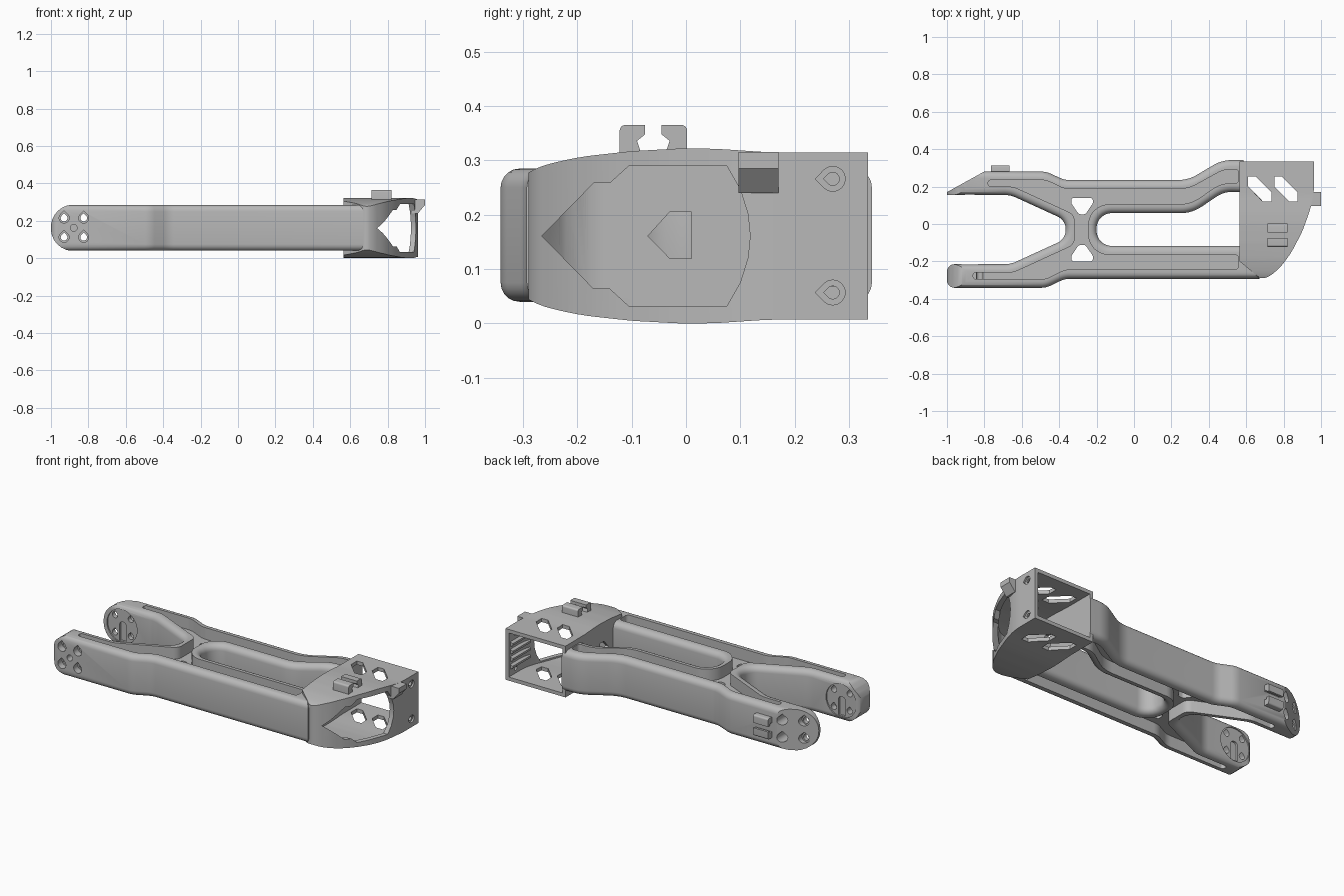
import bpy, bmesh, math
from mathutils import Vector

cube = bpy.data.objects.get("Cube")
if cube:
    bpy.data.objects.remove(cube, do_unlink=True)

grey = bpy.data.materials.new("plain grey")
grey.use_nodes = True
grey.diffuse_color = (0.48, 0.48, 0.48, 1)
grey.node_tree.nodes["Principled BSDF"].inputs["Base Color"].default_value = (0.48, 0.48, 0.48, 1)

MID = 0.1625


def rounded(corners, steps=8):
    """Outline from (u, v, radius) corners, each replaced by an arc."""
    out, n = [], len(corners)
    for i, c in enumerate(corners):
        p = Vector(c[:2])
        r = c[2] if len(c) > 2 else 0
        a = Vector(corners[i - 1][:2]) - p
        b = Vector(corners[(i + 1) % n][:2]) - p
        half = (math.pi - a.angle(b)) / 2
        if r == 0 or half < 0.01:
            out.append(p)
            continue
        t = min(r * math.tan(half), 0.48 * a.length, 0.48 * b.length)
        a.normalize()
        b.normalize()
        r = t / math.tan(half)
        centre = p + (a + b).normalized() * (r / math.cos(half))
        s, e = p + a * t - centre, p + b * t - centre
        out += [centre + s.lerp(e, k / steps).normalized() * r for k in range(steps + 1)]
    return out


def prism(name, outline, axis, lo, hi):
    """Outline extruded along an axis."""
    place = {"x": lambda u, v, h: (h, u, v),
             "y": lambda u, v, h: (u, h, v),
             "z": lambda u, v, h: (u, v, h)}[axis]
    bm = bmesh.new()
    rings = [[bm.verts.new(place(p[0], p[1], h)) for p in outline] for h in (lo, hi)]
    n = len(outline)
    for ring in rings:
        bm.faces.new(ring)
    for i in range(n):
        j = (i + 1) % n
        bm.faces.new((rings[0][i], rings[0][j], rings[1][j], rings[1][i]))
    bmesh.ops.recalc_face_normals(bm, faces=bm.faces)
    mesh = bpy.data.meshes.new(name)
    bm.to_mesh(mesh)
    bm.free()
    mesh.materials.append(grey)
    obj = bpy.data.objects.new(name, mesh)
    bpy.context.collection.objects.link(obj)
    return obj


def activate(obj):
    bpy.ops.object.select_all(action="DESELECT")
    obj.select_set(True)
    bpy.context.view_layer.objects.active = obj


def boolean(obj, tool, op="DIFFERENCE"):
    mod = obj.modifiers.new("cut", "BOOLEAN")
    mod.operation, mod.solver, mod.object = op, "EXACT", tool
    activate(obj)
    bpy.ops.object.modifier_apply(modifier=mod.name)


def cut(obj, outline, axis, lo, hi, op="DIFFERENCE"):
    tool = prism("cutter", outline, axis, lo, hi)
    boolean(obj, tool, op)
    bpy.data.objects.remove(tool, do_unlink=True)


def teardrop(u, v, r, du, dv):
    """Round hole with a point in direction (du, dv)."""
    start = math.atan2(dv, du) + math.pi / 4
    pts = [(u + r * math.cos(start + k * math.pi / 8), v + r * math.sin(start + k * math.pi / 8))
           for k in range(13)]
    return pts + [(u + 1.41 * r * du, v + 1.41 * r * dv)]


def disc(u, v, r):
    return [(u + r * math.cos(k * math.pi / 16), v + r * math.sin(k * math.pi / 16)) for k in range(32)]


# Forked arm body with the long slot, edges rounded over
arm = prism("forked_arm", rounded([
    (-1, -.341, .04), (-.47, -.341, .12), (-.37, -.293, .12), (.67, -.293), (.67, .342),
    (.47, .342, .2), (.29, .235, .2), (-.37, .235, .12), (-.47, .28, .12), (-1, .28),
    (-1, .155), (-.66, .155, .15), (-.365, .02, .08), (-.365, -.08, .08),
    (-.66, -.215, .15), (-1, -.215, .04)]), "z", .04, .285)
cut(arm, rounded([(-.2, -.117, .08), (.57, -.117), (.57, .172), (.48, .172, .2),
                  (.31, .058, .2), (-.2, .058, .08)]), "z", -.1, .5)
bm = bmesh.new()
bm.from_mesh(arm.data)
bm.normal_update()
rims = []
for e in bm.edges:
    tilt = sorted(abs(f.normal.z) for f in e.link_faces)
    if len(tilt) == 2 and tilt[0] < 0.1 and tilt[1] > 0.9:
        rims.append(e)
bmesh.ops.bevel(bm, geom=rims, offset=.035, segments=5, profile=.5, affect="EDGES", clamp_overlap=False)
bm.to_mesh(arm.data)
bm.free()

# Round fork tips and the slanted back tip
cut(arm, rounded([(-1, .039, .12), (.7, .039), (.7, .286), (-1, .286, .12)]), "y", -.6, .6, "INTERSECT")
cut(arm, [(-1.1, .115), (-.8, .281), (-.8, .5), (-1.1, .5)], "z", -.1, .5)

# Channels between the inner and outer walls, on both faces
channel = rounded([
    (-.86, -.295, .015), (-.47, -.295, .12), (-.37, -.243, .12), (.56, -.243, .02),
    (.56, -.165, .02), (-.245, -.165, .11), (-.245, .105, .11), (.3, .105, .2),
    (.465, .217, .2), (.56, .217, .02), (.56, .292, .02), (.48, .292, .2), (.29, .187, .2),
    (-.37, .187, .12), (-.47, .235, .12), (-.78, .235, .015), (-.78, .2, .015),
    (-.645, .2, .12), (-.318, .05, .05), (-.318, -.11, .05), (-.645, -.26, .12),
    (-.86, -.26, .015)])
for lo, hi in ((.215, .4), (-.1, .11)):
    cut(arm, channel, "z", lo, hi)

# Hub openings
hole = [(-.335, .14, .02), (-.335, .11, .02), (-.295, .052, .02),
        (-.26, .052, .02), (-.22, .11, .02), (-.22, .14, .02)]
cut(arm, rounded(hole), "z", -.1, .5)
cut(arm, rounded([(x, -.06 - y, r) for x, y, r in hole]), "z", -.1, .5)

# Mounting holes and seats in the fork tips
for x in (-.93, -.825):
    for z in (.112, .215):
        cut(arm, teardrop(x, z, .018, 0, 1), "y", -.6, .6)
        cut(arm, teardrop(x, z, .027, 0, 1), "y", -.6, -.3)
        cut(arm, teardrop(x, z, .027, 0, 1), "y", .19, .6)
cut(arm, disc(-.878, MID, .018), "y", -.6, -.25)
for lo, hi in ((-.223, -.1), (.05, .163)):
    cut(arm, disc(-.878, MID, .1), "y", lo, hi)
for lo, hi in ((-.235, -.1), (.05, .175)):
    cut(arm, rounded([(-.9, .07), (-.856, .07), (-.856, .185, .02), (-.9, .185, .02)]), "y", lo, hi)


# Housing shell: plan outline crossed with a bulging side profile
def crossed(name, plan, squeeze):
    half = [(-.31, .105), (-.27, .128), (-.2, .145), (-.1, .156), (0, .1615),
            (.06, .16), (.15, .154), (.6, .153)]
    profile = [(y, .161 - h * squeeze, .6) for y, h in half]
    profile += [(y, .161 + h * squeeze, .6) for y, h in reversed(half)]
    profile[7], profile[8] = profile[7][:2], profile[8][:2]
    obj = prism(name, rounded(plan), "z", -.2, .6)
    cut(obj, rounded(profile, 4), "x", 0, 2, "INTERSECT")
    return obj


front = [(.68, -.295), (.725, -.28), (.78, -.235), (.84, -.155), (.9, -.04), (.94, .07), (.963, .17)]
housing = crossed("housing", [(.565, -.2)] + [(x, y, .5) for x, y in front]
                  + [(.963, .335), (.565, .335)], 1)
cavity = crossed("cavity", [(.585, -.18), (.61, -.225), (.66, -.268)]
                 + [(x - .022, y + .02, .5) for x, y in front[1:]] + [(.941, .42), (.585, .42)], .86)
boolean(housing, cavity)
boolean(arm, cavity)
bpy.data.objects.remove(cavity, do_unlink=True)

# Arrow window in the curved wall and cable opening into the slot
window = [(-.265, 0), (-.17, .097), (-.14, .097), (-.105, .129), (.075, .129), (.1, .085),
          (.114, .04), (.118, 0)]
cut(housing, [(y, .161 - h) for y, h in window] + [(y, .161 + h) for y, h in reversed(window[1:-1])],
    "x", .62, 1.2)
for part in (housing, arm):
    cut(part, [(-.07, .161), (-.03, .12), (.01, .12), (.01, .205), (-.03, .205)], "x", .5, .62)

# Slanted vents through both plates
for dx in (0, .14):
    cut(housing, [(x + dx, y) for x, y in ((.61, .255), (.61, .2), (.69, .12), (.735, .12),
                                           (.735, .17), (.65, .255))], "z", -.2, .6)

# Screw holes in the end wall
for z in (.057, .266):
    cut(housing, teardrop(.27, z, .012, -1, 0), "x", .9, 1.1)
    cut(housing, teardrop(.27, z, .023, -1, 0), "x", .953, 1.1)

parts = [arm, housing]

# Inner ribs and the latch tab on the end wall
for i in range(4):
    z = .08 + i * .045
    parts.append(prism("inner_rib", [(.925, z), (.945, z - .012), (.945, z + .022), (.925, z + .012)],
                       "y", .15, .32))
parts.append(prism("latch_tab", [(.93, .24), (.962, .24), (1, .285), (1, .315), (.93, .315)],
                   "y", .097, .17))

# Cable clips: a pair of hooked prongs on the housing and on the back arm
hook = [(.015, .045), (.015, .028), (.03, .016), (.022, -.008), (.062, -.008), (.062, .045, .01)]
for s in (-1, 1):
    for name, place, lo, hi in (
            ("housing_clip", lambda w, h: (-.06 + s * w, .32 + h), .715, .82),
            ("arm_clip", lambda w, h: (.278 + h * .8, MID + s * w), -.765, -.665)):
        parts.append(prism(name, [place(*p) for p in rounded(hook, 4)], "x", lo, hi))

for obj in parts:
    activate(obj)
    bpy.ops.object.shade_smooth_by_angle(angle=math.radians(30))
